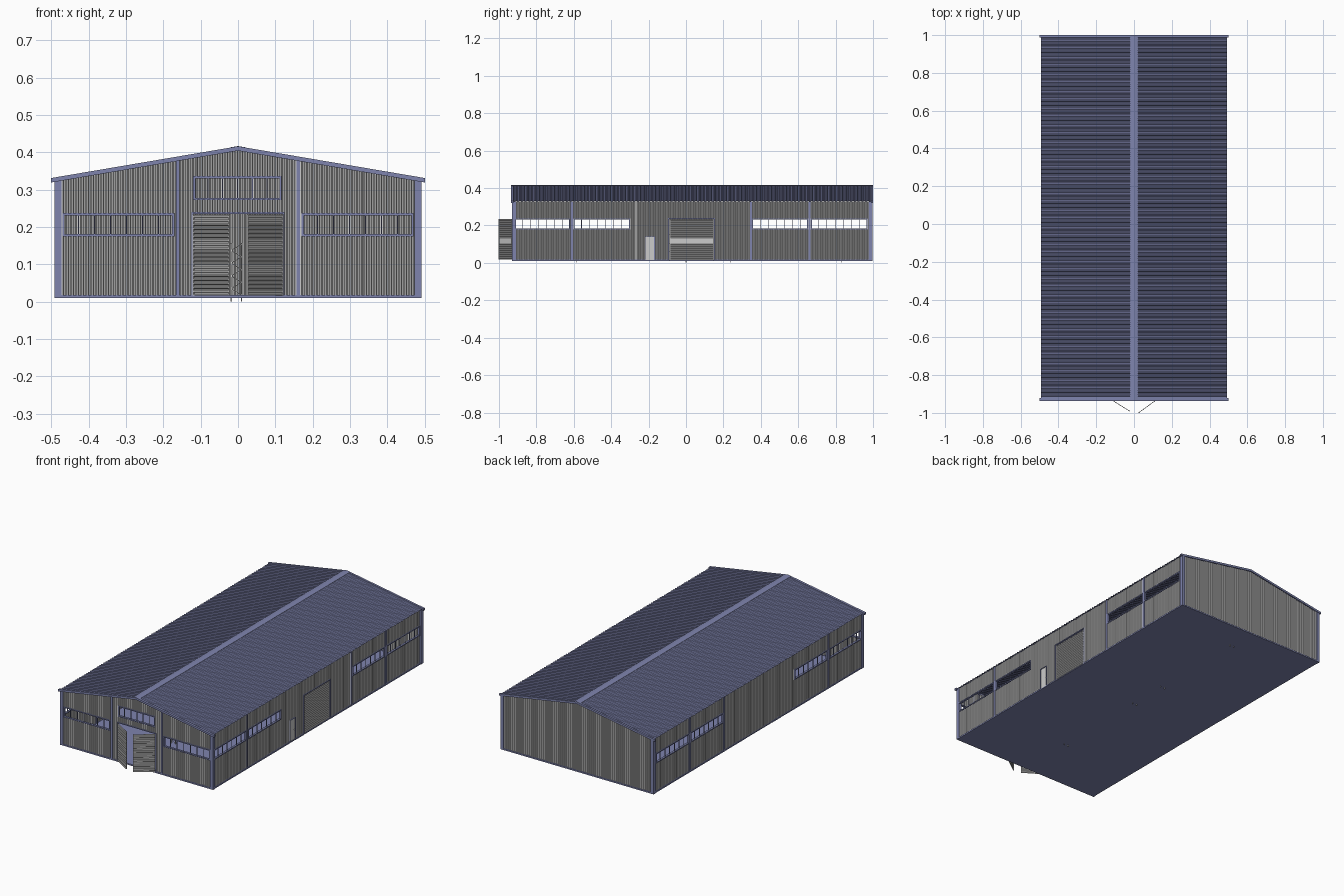
import bpy, bmesh, math
from mathutils import Vector

if "Cube" in bpy.data.objects:
    bpy.data.objects.remove(bpy.data.objects["Cube"])

blue = bpy.data.materials.new("blue_steel")
blue.diffuse_color = (0.21, 0.23, 0.42, 1)
blue.use_nodes = True
blue.node_tree.nodes["Principled BSDF"].inputs["Base Color"].default_value = blue.diffuse_color

# Placement of each wall: (u along wall, d outward, z up) -> world
FRONT = lambda u, d, z: (u, -0.922 - d, z)
BACK = lambda u, d, z: (u, 0.99 + d, z)
RIGHT = lambda u, d, z: (0.481 + d, u, z)
LEFT = lambda u, d, z: (-0.481 - d, u, z)


def finish(name, bm, mat=None):
    bmesh.ops.recalc_face_normals(bm, faces=bm.faces)
    me = bpy.data.meshes.new(name)
    bm.to_mesh(me)
    bm.free()
    ob = bpy.data.objects.new(name, me)
    bpy.context.collection.objects.link(ob)
    if mat:
        me.materials.append(mat)
    return ob


def box(bm, place, u0, u1, d0, d1, z0, z1):
    r = bmesh.ops.create_cube(bm, size=1)
    for v in r["verts"]:
        a, b, c = v.co + Vector((0.5, 0.5, 0.5))
        v.co = place(u0 + (u1 - u0) * a, d0 + (d1 - d0) * b, z0 + (z1 - z0) * c)


def bar(bm, p, q, w):
    p, q = Vector(p), Vector(q)
    r = bmesh.ops.create_cube(bm, size=1)
    rot = (q - p).to_track_quat("Z", "Y")
    for v in r["verts"]:
        v.co = (p + q) / 2 + rot @ Vector((v.co.x * w, v.co.y * w, v.co.z * (q - p).length))


def wave(u, pitch, depth):
    t = (u / pitch) % 1.0
    if t < 0.3: return 0.0
    if t < 0.5: return depth * (t - 0.3) / 0.2
    if t < 0.8: return depth
    return depth * (1 - t) / 0.2


# Corrugated sheet, split into strips around rectangular openings
def corrugated(bm, place, u0, u1, z0, top, pitch, depth, openings=()):
    cuts = sorted({u0, u1} | {u for o in openings for u in o[:2]} | ({0.0} if u0 < 0 < u1 else set()))
    for a, b in zip(cuts, cuts[1:]):
        us = [a]
        for k in range(math.floor(a / pitch), math.ceil(b / pitch) + 1):
            us += [u for t in (0, 0.3, 0.5, 0.8) if a + 1e-5 < (u := (k + t) * pitch) < b - 1e-5]
        us.append(b)
        spans, lo = [], z0
        for o in sorted((o for o in openings if o[0] < (a + b) / 2 < o[1]), key=lambda o: o[2]):
            if o[2] > lo:
                spans.append((lo, o[2]))
            lo = o[3]
        spans.append((lo, None))
        for s, e in spans:
            prev = None
            for u in us:
                d = wave(u, pitch, depth)
                pair = [bm.verts.new(place(u, d, z)) for z in (s, top(u) if e is None else e)]
                if prev:
                    bm.faces.new((prev[0], pair[0], pair[1], prev[1]))
                prev = pair


def window(name, place, u0, u1, z0, z1, panes, w=0.006):
    bm = bmesh.new()
    for z in (z0, z1 - w):
        box(bm, place, u0, u1, -0.004, 0.008, z, z + w)
    for u in (u0, u1 - w):
        box(bm, place, u, u + w, -0.004, 0.008, z0, z1)
    for i in range(1, panes):
        u = u0 + (u1 - u0) * i / panes
        box(bm, place, u - 0.0015, u + 0.0015, 0, 0.004, z0, z1)
    finish(name, bm, blue)


gable = lambda u: 0.408 - 0.17 * abs(u)
eave = lambda u: 0.328
front_win = [(-0.47, -0.17, 0.175, 0.237), (0.17, 0.47, 0.175, 0.237), (-0.12, 0.117, 0.272, 0.336)]
side_win = [(-0.917, -0.62, 0.178, 0.237), (-0.602, -0.30, 0.178, 0.237),
            (0.353, 0.653, 0.178, 0.237), (0.667, 0.97, 0.178, 0.237)]
front_door = (-0.12, 0.12, 0.012, 0.235)
shutter = (-0.09, 0.15, 0.012, 0.235)
side_door = (-0.217, -0.17, 0.012, 0.138)

# Corrugated walls
for name, place, u0, u1, top, holes in (
        ("front_wall", FRONT, -0.481, 0.481, gable, front_win + [front_door]),
        ("back_wall", BACK, -0.481, 0.481, gable, []),
        ("right_wall", RIGHT, -0.922, 0.99, eave, side_win + [shutter, side_door]),
        ("left_wall", LEFT, -0.922, 0.99, eave, side_win)):
    bm = bmesh.new()
    corrugated(bm, place, u0, u1, 0.012, top, 0.0133, 0.004, holes)
    finish(name, bm)

# Windows
for i, o in enumerate(front_win):
    window(f"front_window_{i}", FRONT, *o, 6 if i == 2 else 7)
for side, place in (("right", RIGHT), ("left", LEFT)):
    for i, o in enumerate(side_win):
        window(f"{side}_window_{i}", place, *o, 7)

# Floor slab
bm = bmesh.new()
box(bm, lambda x, y, z: (x, y, z), -0.488, 0.488, -0.93, 0.997, 0.01, 0.016)
finish("floor", bm, blue)

# Columns, corner posts and base rails
bm = bmesh.new()
for place in (FRONT, BACK):
    for s in (-1, 1):
        box(bm, place, s * 0.472, s * 0.491, -0.012, 0.008, 0.01, 0.328)
    box(bm, place, -0.49, 0.49, -0.002, 0.008, 0.01, 0.018)
for u in (-0.161, 0.161):
    box(bm, FRONT, u - 0.005, u + 0.005, -0.004, 0.008, 0.012, gable(u))
for place in (RIGHT, LEFT):
    for u in (-0.921, 0.985):
        box(bm, place, u - 0.009, u + 0.011, -0.004, 0.01, 0.01, 0.328)
    for u in (-0.611, 0.347, 0.66):
        box(bm, place, u - 0.006, u + 0.006, -0.004, 0.008, 0.012, 0.328)
    for a, b in ((-0.93, -0.217), (-0.17, -0.09), (0.15, 0.997)):
        box(bm, place, a, b, -0.002, 0.008, 0.01, 0.018)
finish("frame_posts", bm, blue)

# Corrugated roof slopes
roof_z = lambda x: 0.411 - 0.17 * abs(x)
for name, s in (("right_roof", 1), ("left_roof", -1)):
    bm = bmesh.new()
    corrugated(bm, lambda u, d, v: (s * v, u, roof_z(v) + d), -0.928, 0.997, 0.0,
               lambda u: 0.493, 0.02, 0.004)
    finish(name, bm, blue)

# Ridge cap and sloping gable trims
bm = bmesh.new()
for s in (-1, 1):
    box(bm, lambda x, y, z: (s * x, y, z - 0.17 * x), 0, 0.021, -0.93, 0.998, 0.4145, 0.4165)
    for y0, y1 in ((-0.936, -0.922), (0.988, 1.0)):
        box(bm, lambda x, y, z: (s * x, y, z - 0.17 * x), 0, 0.5, y0, y1, 0.404, 0.416)
finish("roof_trim", bm, blue)


# Slatted door leaf between two floor points
def slat_leaf(name, p, q, z0, z1):
    p, q = Vector((*p, 0)), Vector((*q, 0))
    n = (q - p).normalized().cross(Vector((0, 0, 1)))
    at = lambda u, d, v: tuple(p + (q - p) * v + n * d + Vector((0, 0, u)))
    bm = bmesh.new()
    corrugated(bm, at, z0, z1, 0.0, lambda u: 1.0, 0.0105, 0.003)
    for a, b in ((0, 0.02), (0.98, 1)):
        box(bm, lambda u, d, z: at(z, d, u), a, b, -0.001, 0.004, z0, z1)
    return finish(name, bm)


slat_leaf("front_door_left", (-0.119, -0.929), (-0.021, -0.99), 0.017, 0.234)
slat_leaf("front_door_right", (0.024, -0.998), (0.119, -0.929), 0.017, 0.234)
slat_leaf("roller_shutter", (0.481, -0.088), (0.481, 0.148), 0.014, 0.233)

# Door surrounds
for name, place, o in (("front_door_frame", FRONT, front_door), ("shutter_frame", RIGHT, shutter),
                       ("side_door_frame", RIGHT, side_door)):
    bm = bmesh.new()
    w = 0.003 if o is side_door else 0.005
    box(bm, place, o[0] - w, o[0], -0.004, 0.008, o[2], o[3])
    box(bm, place, o[1], o[1] + w, -0.004, 0.008, o[2], o[3])
    box(bm, place, o[0] - w, o[1] + w, -0.004, 0.008, o[3], o[3] + w)
    finish(name, bm, blue)

# Personnel door with handle
bm = bmesh.new()
box(bm, RIGHT, side_door[0], side_door[1], -0.001, 0.004, 0.013, 0.138)
box(bm, RIGHT, -0.178, -0.174, 0.004, 0.008, 0.07, 0.074)
finish("side_door", bm)

# Storage racks on the centre line: braced end frames joined by beams
for i, (y0, y1) in enumerate(((-0.585, 0.0), (0.24, 0.83))):
    bm = bmesh.new()
    xa, xb = -0.018, 0.009
    for y in (y0, y1):
        for x in (xa, xb):
            bar(bm, (x, y, 0.001), (x, y, 0.157), 0.003)
        for k in range(8):
            a, b = (xa, xb) if k % 2 else (xb, xa)
            bar(bm, (a, y, 0.018 + k * 0.017), (b, y, 0.035 + k * 0.017), 0.002)
    for x in (xa, xb):
        for z in (0.06, 0.105, 0.15):
            bar(bm, (x, y0, z), (x, y1, z), 0.003)
    finish(f"storage_rack_{i}", bm)
